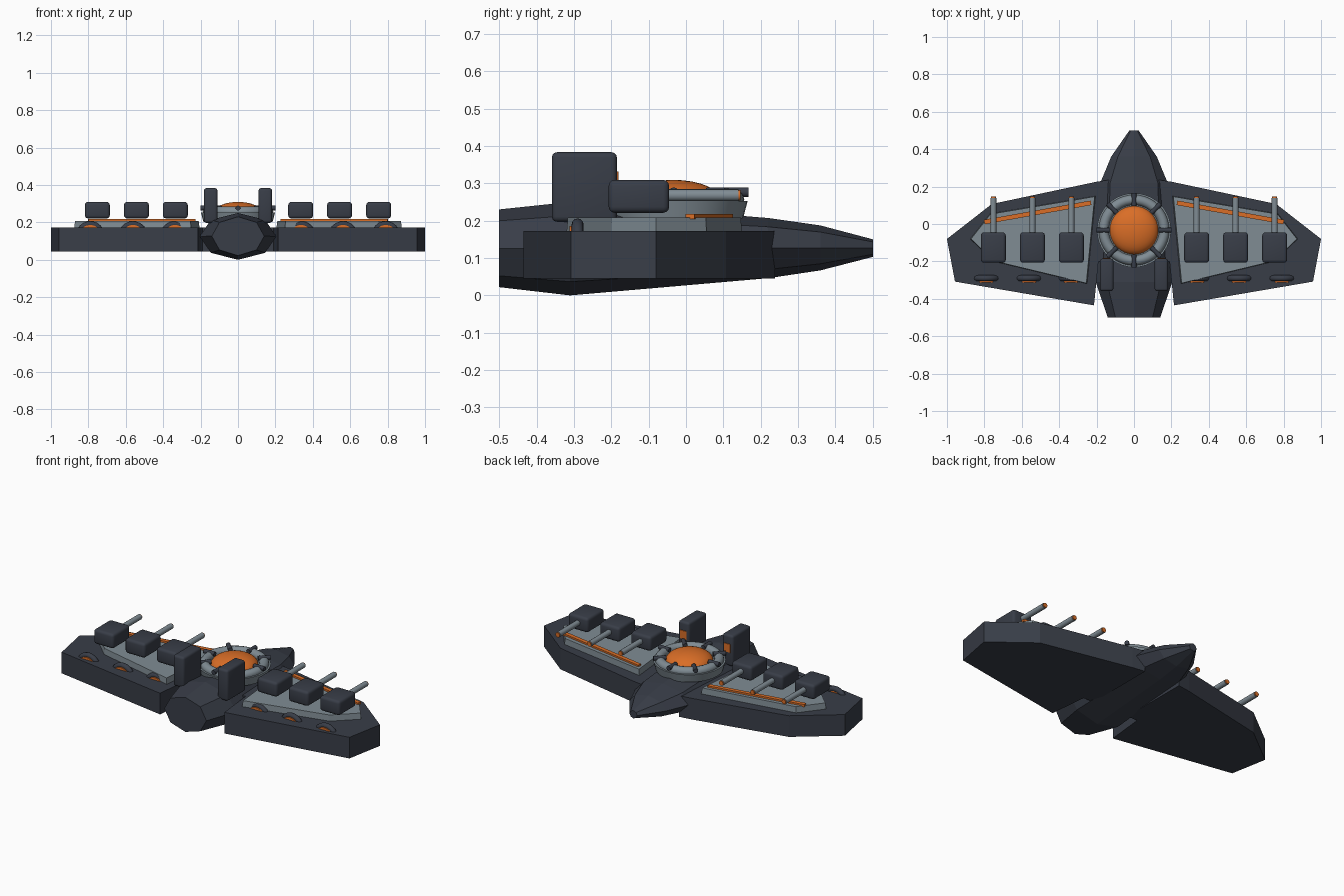
import bpy, bmesh, math
from mathutils import Matrix

if "Cube" in bpy.data.objects:
    bpy.data.objects.remove(bpy.data.objects["Cube"])

def mat(name, c):
    m = bpy.data.materials.new(name)
    m.diffuse_color = (*c, 1)
    m.use_nodes = True
    m.node_tree.nodes["Principled BSDF"].inputs["Base Color"].default_value = m.diffuse_color
    return m

DARK = mat("dark_slate", (0.040, 0.047, 0.064))
GREY = mat("light_grey", (0.215, 0.262, 0.295))
ORANGE = mat("orange", (0.70, 0.155, 0.020))

def finish(bm, name, m, smooth=False):
    bmesh.ops.recalc_face_normals(bm, faces=bm.faces)
    me = bpy.data.meshes.new(name)
    bm.to_mesh(me)
    bm.free()
    me.materials.append(m)
    o = bpy.data.objects.new(name, me)
    bpy.context.collection.objects.link(o)
    if smooth:
        bpy.ops.object.select_all(action='DESELECT')
        o.select_set(True)
        bpy.context.view_layer.objects.active = o
        bpy.ops.object.shade_smooth_by_angle(angle=math.radians(40))
    return o

def loft(name, rings, m):
    bm = bmesh.new()
    rows = [[bm.verts.new(p) for p in r] for r in rings]
    n = len(rows[0])
    for a, b in zip(rows, rows[1:]):
        for i in range(n):
            bm.faces.new((a[i], a[(i + 1) % n], b[(i + 1) % n], b[i]))
    bm.faces.new(rows[0])
    bm.faces.new(rows[-1])
    return finish(bm, name, m)

def slab(name, pts, s, z0, z1, m, taper=1.0):
    cx = sum(p[0] for p in pts) / len(pts)
    cy = sum(p[1] for p in pts) / len(pts)
    top = [(s * (cx + (x - cx) * taper), cy + (y - cy) * taper, z1) for x, y in pts]
    return loft(name, [[(s * x, y, z0) for x, y in pts], top], m)

def box(name, c, size, m, bevel=0.0, rot=0.0):
    bm = bmesh.new()
    bmesh.ops.create_cube(bm, size=1, matrix=Matrix.Translation(c) @ Matrix.Rotation(rot, 4, 'Z')
                          @ Matrix.Diagonal((*size, 1)))
    if bevel:
        bmesh.ops.bevel(bm, geom=bm.edges[:], offset=bevel, segments=3, profile=0.5, affect='EDGES')
    return finish(bm, name, m, bevel > 0)

def cyl(name, c, r, depth, m, axis='Z', spin=0.0, n=24, r2=None):
    bm = bmesh.new()
    M = Matrix.Translation(c) @ Matrix.Rotation(spin, 4, 'Z')
    if axis == 'Y':
        M = M @ Matrix.Rotation(-math.pi / 2, 4, 'X')
    bmesh.ops.create_cone(bm, cap_ends=True, segments=n, radius1=r, radius2=r2 or r, depth=depth, matrix=M)
    return finish(bm, name, m, True)

def torus(name, c, R, r, m, upright=False):
    bpy.ops.mesh.primitive_torus_add(location=c, major_radius=R, minor_radius=r, major_segments=40,
                                     minor_segments=12, rotation=(math.pi / 2 if upright else 0, 0, 0))
    o = bpy.context.object
    o.name = name
    o.data.materials.append(m)
    bpy.ops.object.shade_smooth_by_angle(angle=math.radians(40))

# Central hull: octagonal sections (y, half width, bottom, top)
sections = [(-0.5, 0.14, 0.022, 0.23), (-0.31, 0.205, 0.0, 0.25), (0.22, 0.18, 0.046, 0.207),
            (0.36, 0.122, 0.067, 0.187), (0.5, 0.025, 0.103, 0.15)]
loft("hull", [[(w * math.sin(i * math.pi / 4), y, (b + t) / 2 + (t - b) / 2 * math.cos(i * math.pi / 4))
               for i in range(8)] for y, w, b, t in sections], DARK)

# Dome on its ring mount
cy = -0.033
cyl("dome_base", (0, cy, 0.228), 0.185, 0.05, GREY, n=40, r2=0.198)
torus("dome_ring", (0, cy, 0.257), 0.162, 0.027, GREY)
bm = bmesh.new()
bmesh.ops.create_uvsphere(bm, u_segments=32, v_segments=16, radius=1,
                          matrix=Matrix.Translation((0, cy, 0.25)) @ Matrix.Diagonal((0.13, 0.13, 0.059, 1)))
finish(bm, "dome", ORANGE, True)
for i in range(8):
    a = i * math.pi / 4
    cyl("ring_clamp", (0.165 * math.sin(a), cy + 0.165 * math.cos(a), 0.276), 0.013, 0.07, DARK,
        'Y', -a, 12)

WING = [(0.12, 0.238), (0.20, 0.226), (0.76, 0.107), (1.0, -0.08), (0.957, -0.308), (0.214, -0.435), (0.19, -0.2), (0.12, -0.2)]
PLATE = [(0.205, 0.15), (0.77, 0.055), (0.876, -0.08), (0.75, -0.2), (0.25, -0.32)]
for s in (-1, 1):
    # Wing, armour plate and glowing strip
    slab("wing", WING, s, 0.045, 0.172, DARK)
    slab("wing_plate", PLATE, s, 0.165, 0.208, GREY, 0.985)
    box("wing_strip", (s * 0.515, 0.062, 0.211), (0.58, 0.024, 0.014), ORANGE, rot=-s * 0.178)
    # Gun turrets
    for x in (0.335, 0.543, 0.752):
        box("turret", (s * x, -0.126, 0.265), (0.133, 0.162, 0.088), DARK, 0.016)
        cyl("barrel", (s * x, 0.035, 0.268), 0.016, 0.21, GREY, 'Y', n=16)
        cyl("barrel_tip", (s * x, 0.14, 0.268), 0.0135, 0.012, ORANGE, 'Y', n=16)
    # Half-sunk vents along the rear of the wing
    for x in (0.337, 0.562, 0.79):
        torus("vent_ring", (s * x, -0.29, 0.128), 0.062, 0.016, DARK, True)
        cyl("vent_glow", (s * x, -0.295, 0.128), 0.058, 0.034, ORANGE, 'Y', n=32)
    # Upright fins with a lit panel
    box("fin", (s * 0.146, -0.272, 0.29), (0.072, 0.174, 0.186), DARK, 0.014)
    box("fin_panel", (s * 0.146, -0.185, 0.306), (0.042, 0.008, 0.05), ORANGE)
